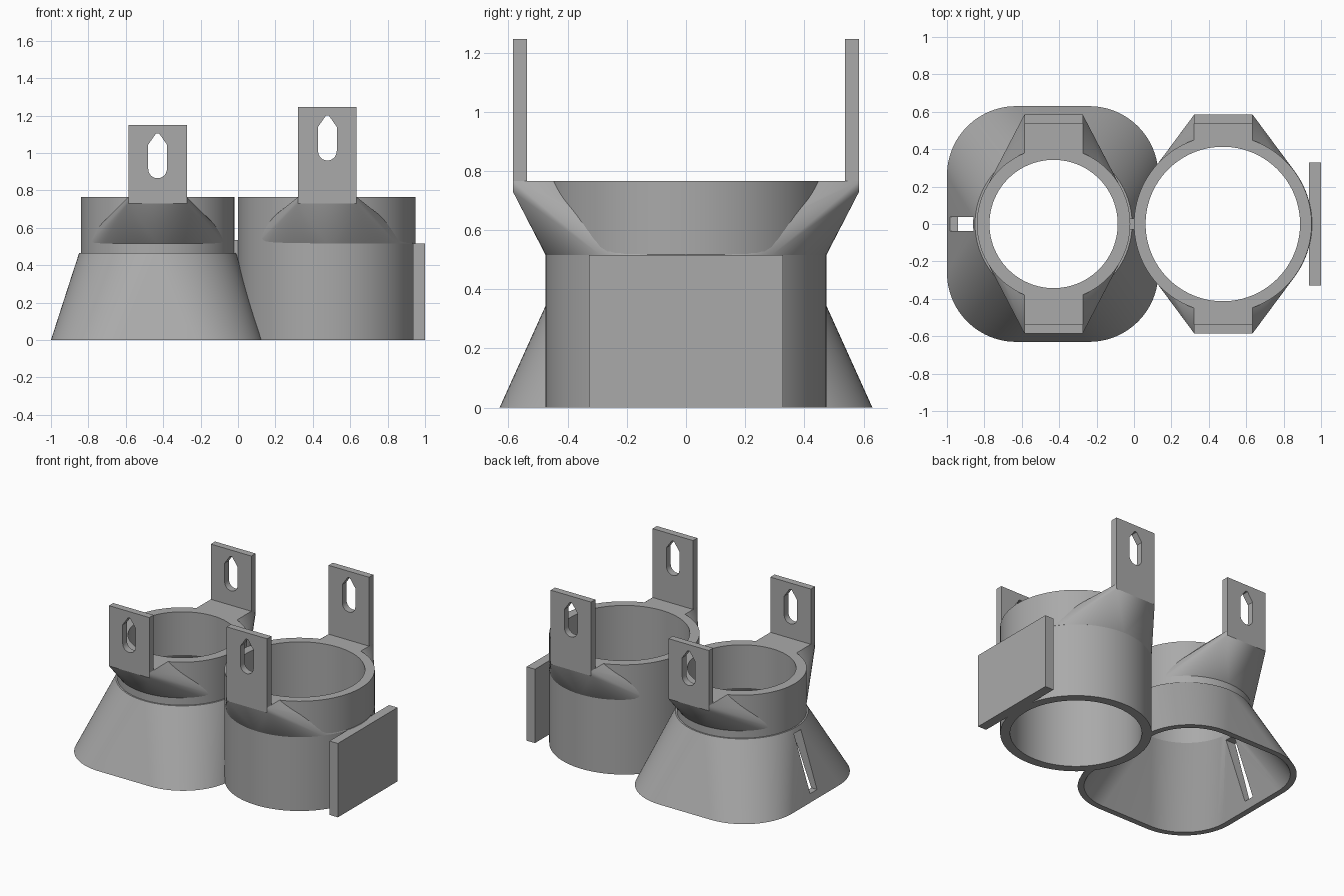
import bpy, bmesh, math

if "Cube" in bpy.data.objects:
    bpy.data.objects.remove(bpy.data.objects["Cube"])

SEG = 24                      # segments per quarter turn
TOP, SHELF = 0.765, 0.515     # rim height, foot of the brackets
LEFT_X, RIGHT_X = -0.43, 0.475

grey = bpy.data.materials.new("grey plastic")
grey.diffuse_color = (0.4, 0.4, 0.4, 1)
grey.use_nodes = True
grey.node_tree.nodes["Principled BSDF"].inputs["Base Color"].default_value = grey.diffuse_color


def ring(cx, z, r, fx=0.0, fy=0.0):
    """Circle, or rounded rectangle when the corner centres are offset by fx, fy."""
    pts = []
    for q, (sx, sy) in enumerate([(1, 1), (-1, 1), (-1, -1), (1, -1)]):
        for i in range(SEG + 1):
            a = (q + i / SEG) * math.pi / 2
            pts.append((cx + sx * fx + r * math.cos(a), sy * fy + r * math.sin(a), z))
    return pts


def finish(name, bm):
    bmesh.ops.remove_doubles(bm, verts=bm.verts, dist=1e-5)
    bmesh.ops.recalc_face_normals(bm, faces=bm.faces)
    me = bpy.data.meshes.new(name)
    bm.to_mesh(me)
    bm.free()
    ob = bpy.data.objects.new(name, me)
    bpy.context.collection.objects.link(ob)
    me.materials.append(grey)
    return ob


def shell(name, rings):
    """Closed loft through a loop of rings (outside up, inside down)."""
    bm = bmesh.new()
    loops = [[bm.verts.new(p) for p in r] for r in rings]
    n = len(loops[0])
    for a, b in zip(loops, loops[1:] + loops[:1]):
        for i in range(n):
            j = (i + 1) % n
            bm.faces.new((a[i], a[j], b[j], b[i]))
    return finish(name, bm)


def hull(name, pts):
    bm = bmesh.new()
    for p in pts:
        bm.verts.new(p)
    bmesh.ops.remove_doubles(bm, verts=bm.verts, dist=1e-5)
    res = bmesh.ops.convex_hull(bm, input=bm.verts)
    junk = {v for v in res["geom_interior"] + res["geom_unused"]
            if isinstance(v, bmesh.types.BMVert)}
    bmesh.ops.delete(bm, geom=list(junk), context='VERTS')
    bmesh.ops.dissolve_limit(bm, angle_limit=0.002, verts=bm.verts, edges=bm.edges)
    return finish(name, bm)


def box(name, x0, x1, y0, y1, z0, z1):
    return hull(name, [(x, y, z) for x in (x0, x1) for y in (y0, y1) for z in (z0, z1)])


def cylinder(name, cx, r, z0, z1):
    return hull(name, ring(cx, z0, r) + ring(cx, z1, r))


def cut(ob, cutter):
    mod = ob.modifiers.new("cut", 'BOOLEAN')
    mod.operation, mod.solver, mod.object = 'DIFFERENCE', 'EXACT', cutter
    bpy.context.view_layer.objects.active = ob
    bpy.ops.object.modifier_apply(modifier=mod.name)
    bpy.data.objects.remove(cutter)


# Left holder: short tube on a flared skirt
skirt = shell("flared_holder", [
    ring(LEFT_X - 0.005, 0, 0.37, 0.195, 0.26), ring(LEFT_X, 0.465, 0.42),
    ring(LEFT_X, 0.465, 0.41), ring(LEFT_X, TOP, 0.41),
    ring(LEFT_X, TOP, 0.343), ring(LEFT_X, 0.465, 0.343),
    ring(LEFT_X - 0.005, 0, 0.33, 0.195, 0.26)])
cut(skirt, box("slot_cutter", -1.1, -0.7, -0.038, 0.038, 0.05, 0.435))
cut(skirt, cylinder("bore_cutter", RIGHT_X, 0.43, -0.1, 1))

# Right holder: plain tube
shell("tube_holder", [ring(RIGHT_X, 0, 0.475), ring(RIGHT_X, TOP, 0.475),
                      ring(RIGHT_X, TOP, 0.413), ring(RIGHT_X, 0, 0.413)])

# Side plate and the small web joining the tubes
box("side_plate", 0.935, 1.0, -0.328, 0.328, 0, SHELF)
box("joining_web", -0.04, 0.02, -0.03, 0.03, 0.4, 0.535)


def bracket(label, cx, radius, inner, top):
    for side, s in (("front", -1), ("back", 1)):
        # Gusset blending the shelf under the tab into the tube wall
        shelf = [(cx + dx, y, z) for dx in (-0.156, 0.156)
                 for y in (0, s * 0.585) for z in (0.73, TOP)]
        gusset = hull(f"{label}_{side}_gusset", shelf + ring(cx, SHELF, radius - 0.001))
        cut(gusset, cylinder("bore_cutter", cx, inner + 0.02, 0.3, 1))
        # Upright tab with a slot: round below, pointed above
        tab = box(f"{label}_{side}_tab", cx - 0.156, cx + 0.156,
                  s * 0.538, s * 0.585, 0.74, top)
        outline = [(0.05, top - 0.105), (0.008, top - 0.045),
                   (-0.008, top - 0.045), (-0.05, top - 0.105)]
        outline += [(0.05 * math.cos(a), top - 0.235 + 0.05 * math.sin(a))
                    for a in (math.pi * (1 + i / 12) for i in range(13))]
        cut(tab, hull("slot_cutter", [(cx + x, y, z) for x, z in outline
                                      for y in (s * 0.4, s * 0.7)]))


bracket("left", LEFT_X, 0.41, 0.343, 1.15)
bracket("right", RIGHT_X + 0.003, 0.475, 0.413, 1.245)

# Smooth the round walls, keep the edges crisp
for ob in bpy.data.objects:
    ob.select_set(True)
bpy.context.view_layer.objects.active = skirt
bpy.ops.object.shade_smooth_by_angle(angle=math.radians(25))
